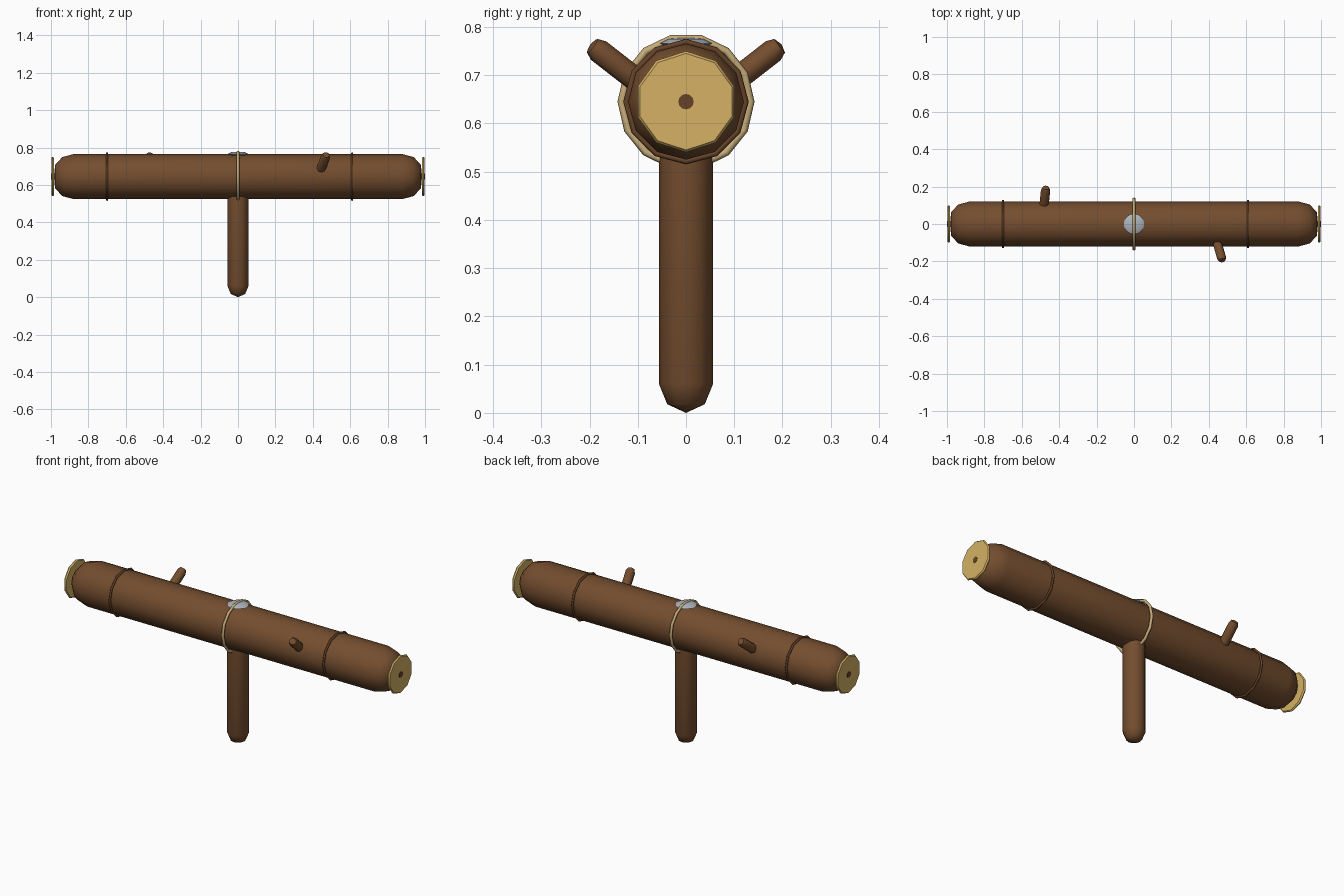
import bpy, bmesh, math
from mathutils import Vector, Matrix

if "Cube" in bpy.data.objects:
    bpy.data.objects.remove(bpy.data.objects["Cube"])

CZ = 0.645  # height of the log axis


def material(name, rgb):
    m = bpy.data.materials.new(name)
    m.diffuse_color = (*rgb, 1)
    m.use_nodes = True
    m.node_tree.nodes["Principled BSDF"].inputs["Base Color"].default_value = m.diffuse_color
    return m


bark = material("bark brown", (0.175, 0.075, 0.028))
dark = material("dark brown", (0.13, 0.055, 0.022))
wood = material("cut wood", (0.66, 0.44, 0.13))
rope = material("rope tan", (0.56, 0.41, 0.19))
metal = material("grey metal", (0.42, 0.46, 0.52))


def lathe(name, profile, sides, mat, start, axis, phase=0.0, angle=40, closed=False):
    """Spin (radius, distance) points round an axis leaving the start point."""
    bm = bmesh.new()
    rings = []
    for r, h in profile:
        if r == 0:
            rings.append([bm.verts.new((0, 0, h))] * sides)
        else:
            rings.append([bm.verts.new((r * math.cos(phase + math.tau * i / sides),
                                        r * math.sin(phase + math.tau * i / sides), h))
                          for i in range(sides)])
    pairs = list(zip(rings, rings[1:]))
    if closed:
        pairs.append((rings[-1], rings[0]))
    for a, b in pairs:
        for i in range(sides):
            j = (i + 1) % sides
            bm.faces.new(list(dict.fromkeys((a[i], a[j], b[j], b[i]))))
    bmesh.ops.recalc_face_normals(bm, faces=bm.faces)
    rot = Vector((0, 0, 1)).rotation_difference(Vector(axis).normalized()).to_matrix().to_4x4()
    bm.transform(Matrix.Translation(start) @ rot)
    me = bpy.data.meshes.new(name)
    bm.to_mesh(me)
    bm.free()
    me.materials.append(mat)
    ob = bpy.data.objects.new(name, me)
    bpy.context.collection.objects.link(ob)
    bpy.context.view_layer.objects.active = ob
    ob.select_set(True)
    bpy.ops.object.shade_smooth_by_angle(angle=math.radians(angle))
    ob.select_set(False)
    return ob


def band(name, radius, minor, x, sides, mat, phase=0.0):
    """Thin ring round the log."""
    section = [(radius + minor * math.cos(math.tau * i / 6),
                minor * math.sin(math.tau * i / 6)) for i in range(6)]
    lathe(name, section, sides, mat, (x, 0, CZ), (1, 0, 0), phase, 70, True)


# Log with rounded ends
end = [(0.12, 0.88), (0.104, 0.94), (0.062, 0.978), (0, 0.984)]
log_profile = [(r, -x) for r, x in reversed(end)] + end
lathe("log", log_profile, 12, bark, (0, 0, CZ), (1, 0, 0), angle=50)

# Upright post, rounded at the foot
lathe("post", [(0, 0.0), (0.039, 0.018), (0.056, 0.06), (0.056, 0.6), (0, 0.61)],
      12, bark, (0, 0, 0), (0, 0, 1), angle=50)

# Cut wood end discs with a dark heart
for side, label in ((-1, "left"), (1, "right")):
    lathe("end_disc_" + label, [(0, 0.0), (0.1, 0.0), (0.105, 0.007), (0.1, 0.014), (0, 0.014)],
          10, wood, (side * 0.984, 0, CZ), (side, 0, 0), 0, 50)
    lathe("disc_heart_" + label, [(0.016, 0.0), (0.016, 0.002), (0, 0.002)],
          12, dark, (side * 0.998, 0, CZ), (side, 0, 0))

# Bark bands and the rope in the middle
band("left_band", 0.124, 0.006, -0.70, 12, dark)
band("right_band", 0.124, 0.006, 0.61, 12, dark)
band("rope_loop", 0.134, 0.008, 0.0, 14, rope, math.pi / 2)

# Side pegs
for side, label in ((1, "front"), (-1, "back")):
    base = Vector((side * 0.442 - (0.04 if side < 0 else 0), -side * 0.09, 0.68))
    tip = Vector((side * 0.473 + (0.002 if side < 0 else 0), -side * 0.198, 0.764))
    length = (tip - base).length
    lathe("peg_" + label, [(0, 0), (0.025, 0), (0.025, length - 0.022),
                           (0.018, length - 0.005), (0, length)],
          8, bark, base, tip - base, angle=50)

# Flattened metal studs above and below the log
dome = [(0, -0.012), (0.038, -0.009), (0.055, 0), (0.038, 0.009), (0, 0.012)]
lathe("top_stud", dome, 16, metal, (0, 0, 0.766), (0, 0, 1))
low = lathe("lower_stud", dome, 16, metal, (0, 0, 0.554), (0, 0, 1))
low.scale = (1, 1.6, 1.2)
